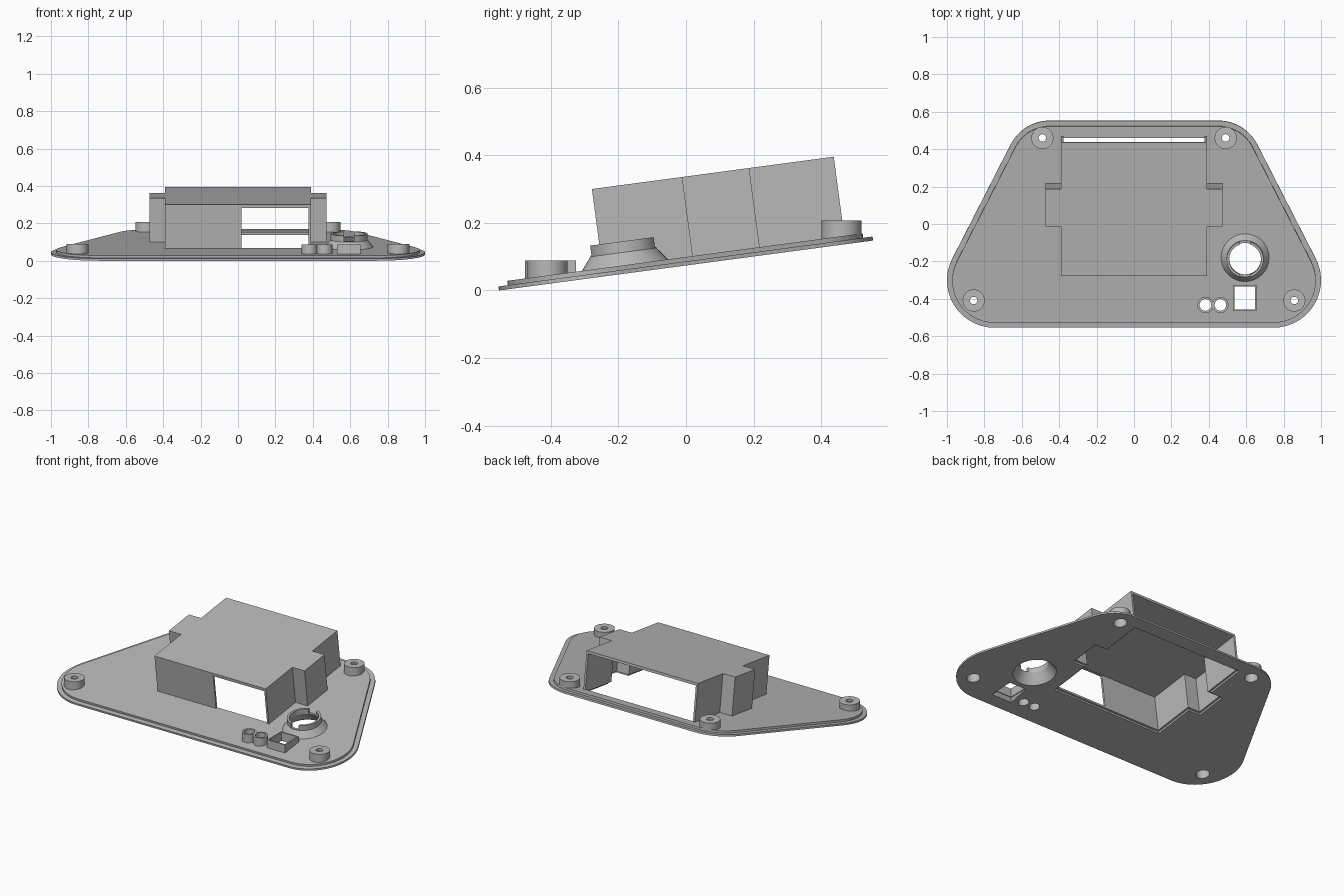
import bpy
import bmesh
from math import atan, cos, sin, pi, acos, atan2, hypot, tan
from mathutils import Matrix, Vector

cube = bpy.data.objects.get("Cube")
if cube:
    bpy.data.objects.remove(cube, do_unlink=True)

SLOPE = atan(0.1334)
FRONT = -0.553
TILT = Matrix.Translation((0, FRONT, 0)) @ Matrix.Rotation(SLOPE, 4, 'X')
UPRIGHT = Matrix.Identity(4)
THICK = 0.025      # panel thickness
STEP = 0.012       # height of the outer lip

grey = bpy.data.materials.new("matte grey")
grey.use_nodes = True
grey.diffuse_color = (0.48, 0.48, 0.48, 1)
grey.node_tree.nodes["Principled BSDF"].inputs["Base Color"].default_value = grey.diffuse_color


def loft(name, rings, tube=False, matrix=TILT):
    """Skin (outline, height) rings; a tube joins the last ring to the first."""
    bm = bmesh.new()
    loops = [[bm.verts.new(matrix @ Vector((x, y, h))) for x, y in pts] for pts, h in rings]
    pairs = list(zip(loops, loops[1:]))
    if tube:
        pairs.append((loops[-1], loops[0]))
    else:
        bm.faces.new(loops[0])
        bm.faces.new(loops[-1])
    for a, b in pairs:
        for i in range(len(a)):
            j = (i + 1) % len(a)
            bm.faces.new((a[i], a[j], b[j], b[i]))
    bmesh.ops.recalc_face_normals(bm, faces=bm.faces)
    mesh = bpy.data.meshes.new(name)
    bm.to_mesh(mesh)
    bm.free()
    mesh.materials.append(grey)
    ob = bpy.data.objects.new(name, mesh)
    bpy.context.collection.objects.link(ob)
    return ob


def circle(x, y, r, n=48):
    return [(x + r * cos(2 * pi * i / n), y + r * sin(2 * pi * i / n)) for i in range(n)]


def rect(x0, x1, y0, y1):
    return [(x0, y0), (x1, y0), (x1, y1), (x0, y1)]


def turned(name, x, y, profile, matrix=TILT, tube=True):
    return loft(name, [(circle(x, y, r), h) for r, h in profile], tube, matrix)


def cut(ob, cutters):
    bpy.context.view_layer.objects.active = ob
    for c in cutters:
        c.hide_render = True
        mod = ob.modifiers.new("cut", 'BOOLEAN')
        mod.operation = 'DIFFERENCE'
        mod.solver = 'EXACT'
        mod.object = c
        bpy.ops.object.modifier_apply(modifier=mod.name)
        bpy.data.objects.remove(c, do_unlink=True)


def panel_outline(inset, n=14):
    """Rounded trapezoid wrapped round two corner circles, then mirrored."""
    ax, ay, ar = 0.745, 0.255, 0.255
    bx, by, br = 0.45, 0.881, 0.235
    side = atan2(by - ay, bx - ax) - acos((ar - br) / hypot(bx - ax, by - ay))
    half = []
    for x, y, r, t0, t1 in ((ax, ay, ar, -pi / 2, side), (bx, by, br, side, pi / 2)):
        for i in range(n + 1):
            t = t0 + (t1 - t0) * i / n
            half.append((x + (r - inset) * cos(t), y + (r - inset) * sin(t)))
    return half + [(-x, y) for x, y in reversed(half)]


def housing_outline(inset, back):
    """Box plan with a lug on each side."""
    a, b = 0.389 - inset, 0.474 - inset
    front, l0, l1 = 0.312 + inset, 0.58 + inset, 0.781 - inset
    half = [(a, front), (a, l0), (b, l0), (b, l1), (a, l1), (a, back)]
    return half + [(-x, y) for x, y in reversed(half)]


def floor_z(y):
    """World height of the panel underside."""
    return (y - FRONT) * tan(SLOPE)


# Sloping panel with a stepped lip
panel = loft("panel", [(panel_outline(0), 0), (panel_outline(0), STEP),
                       (panel_outline(0.028), STEP), (panel_outline(0.028), THICK)])
WALL = 0.0125
holes = [loft("opening", [(housing_outline(WALL, 1.025), -0.05), (housing_outline(WALL, 1.025), 0.1)]),
         loft("recess", [(housing_outline(0, 1.0335), -0.05), (housing_outline(0, 1.0335), STEP)])]

# Display housing, open at the back and below
housing = loft("display_housing", [(housing_outline(0, 1.0335), STEP + 0.001),
                                   (housing_outline(0, 1.0335), 0.261)])
inner = housing_outline(WALL, 1.2)
window = rect(0.019, 0.377, 0.25, 0.4)
cut(housing, [loft("hollow", [(inner, -0.05), (inner, 0.245)]),
              loft("front_window", [(window, THICK), (window, 0.242)])])

# Screw bosses, upright with a counterbore
for x, y, top, label in ((0.857, -0.409, 0.089, "front"), (0.49, 0.46, 0.207, "back")):
    for s, side in ((1, "left"), (-1, "right")):
        low = floor_z(y) + THICK / 2
        turned(f"{label}_{side}_boss", s * x, y,
               [(0.059, low), (0.059, top), (0.02, top), (0.02, top - 0.015),
                (0.039, top - 0.015), (0.039, low)], UPRIGHT)
        holes.append(turned("boss_hole", s * x, y, [(0.039, low - 0.1), (0.039, low + 0.1)],
                            UPRIGHT, False))

# Indicator light tubes
for x, label in ((0.382, "inner"), (0.462, "outer")):
    y = -0.433
    low = floor_z(y) + THICK / 2
    turned(f"{label}_light_tube", x, y,
           [(0.043, low), (0.043, 0.088), (0.031, 0.088), (0.031, low)], UPRIGHT)
    holes.append(turned("light_hole", x, y, [(0.031, low - 0.1), (0.031, low + 0.1)],
                        UPRIGHT, False))

# Square switch collar with a flared opening below
sx, sy = 0.592, -0.395
low = floor_z(sy) + THICK / 2


def square(grow):
    return rect(sx - 0.063 - grow, sx + 0.063 + grow, sy - 0.07 - grow, sy + 0.07 + grow)


loft("switch_collar", [(square(0), low), (square(0), 0.088),
                       (square(-0.009), 0.088), (square(-0.009), low)], True, UPRIGHT)
holes.append(loft("switch_hole", [(square(0.015), low - 0.035), (square(-0.009), low + 0.008),
                                  (square(-0.009), low + 0.1)], False, UPRIGHT))

# Conical button socket with a notched rim
bx, bv = 0.594, 0.3795
socket = turned("button_socket", bx, bv,
                [(0.1285, 0.02), (0.1285, THICK), (0.0985, 0.063), (0.0985, 0.0957),
                 (0.085, 0.0957), (0.085, 0.063), (0.112, 0.02)])
notch = rect(bx - 0.027, bx + 0.027, bv - 0.2, bv + 0.2)
cut(socket, [loft("notch", [(notch, 0.066), (notch, 0.2)])])
holes.append(turned("socket_hole", bx, bv, [(0.127, -0.003), (0.11, 0.022), (0.11, 0.05)],
                    TILT, False))

cut(panel, holes)

# Smooth the round parts, keep hard edges
bpy.ops.object.select_all(action='DESELECT')
for ob in bpy.context.collection.objects:
    if ob.type == 'MESH' and grey.name in ob.data.materials:
        ob.select_set(True)
        bpy.context.view_layer.objects.active = ob
bpy.ops.object.shade_smooth_by_angle(angle=0.5)
